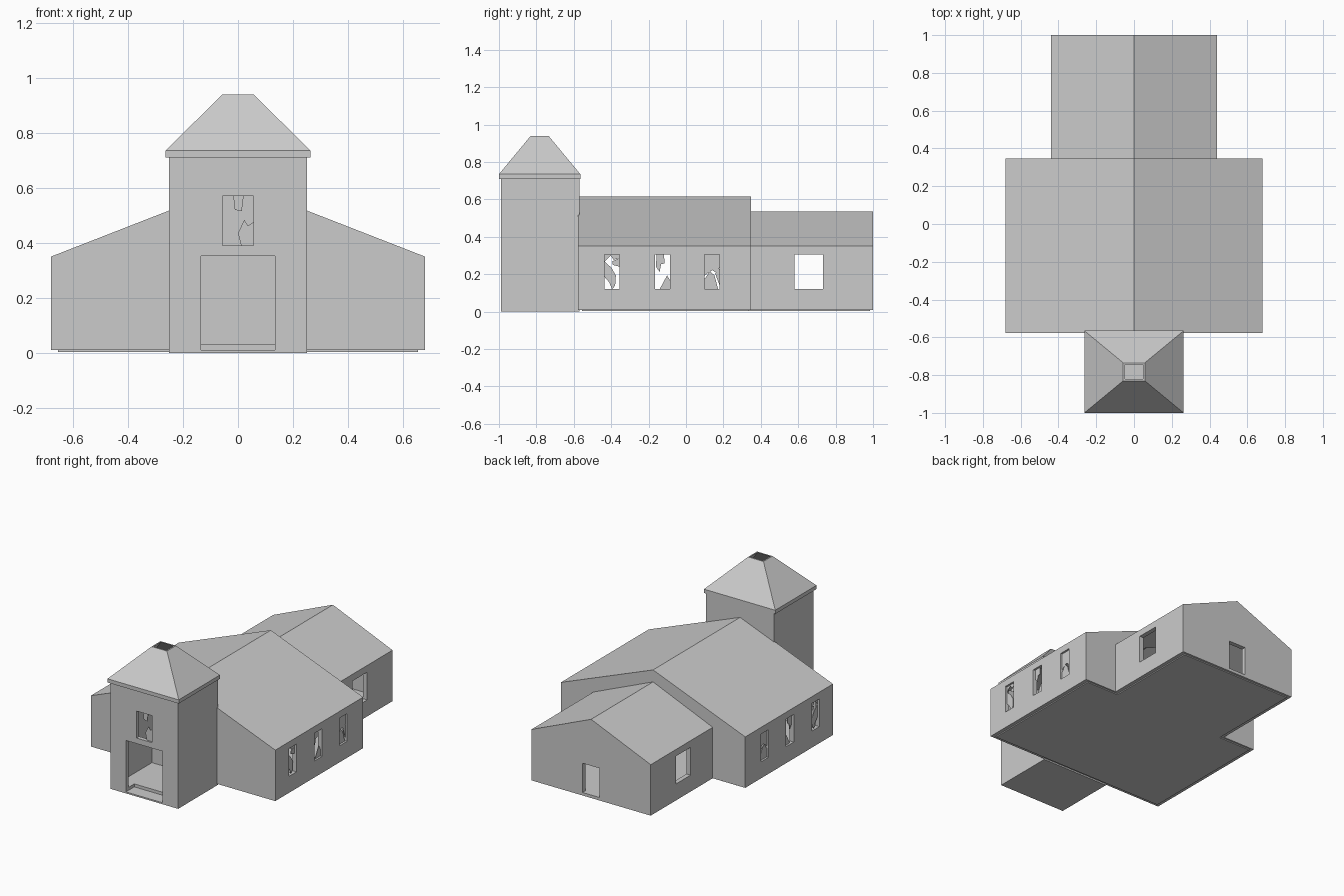
import bpy, bmesh

if "Cube" in bpy.data.objects:
    bpy.data.objects.remove(bpy.data.objects["Cube"])


def loft(name, rings):
    """Closed solid joining rings of points with equal counts."""
    bm = bmesh.new()
    vs = [[bm.verts.new(p) for p in r] for r in rings]
    n = len(rings[0])
    bm.faces.new(vs[0])
    bm.faces.new(vs[-1])
    for a, b in zip(vs, vs[1:]):
        for i in range(n):
            j = (i + 1) % n
            bm.faces.new((a[i], a[j], b[j], b[i]))
    bmesh.ops.recalc_face_normals(bm, faces=bm.faces)
    me = bpy.data.meshes.new(name)
    bm.to_mesh(me)
    bm.free()
    ob = bpy.data.objects.new(name, me)
    bpy.context.collection.objects.link(ob)
    return ob


def rect(hx, y0, y1, z):
    return [(-hx, y0, z), (hx, y0, z), (hx, y1, z), (-hx, y1, z)]


def box(name, x0, x1, y0, y1, z0, z1):
    return loft(name, [[(x0, y0, z), (x1, y0, z), (x1, y1, z), (x0, y1, z)] for z in (z0, z1)])


def gable(name, hx, y0, y1, z0, eave, ridge):
    prof = [(-hx, z0), (hx, z0), (hx, eave), (0, ridge), (-hx, eave)]
    return loft(name, [[(x, y, z) for x, z in prof] for y in (y0, y1)])


def cut(ob, cutters):
    for c in cutters:
        m = ob.modifiers.new("cut", 'BOOLEAN')
        m.operation, m.solver, m.object = 'DIFFERENCE', 'EXACT', c
    bpy.context.view_layer.update()
    dg = bpy.context.evaluated_depsgraph_get()
    me = bpy.data.meshes.new_from_object(ob.evaluated_get(dg))
    ob.modifiers.clear()
    ob.data = me


trash = []


def cutter(ob):
    ob.hide_render = True
    trash.append(ob)
    return ob


# Nave and rear hall shells with their side windows and back door
nave = gable("nave", 0.68, -0.578, 0.347, 0.01, 0.35, 0.615)
hall = gable("rear_hall", 0.44, 0.335, 1.0, 0.01, 0.35, 0.535)
nave_in = cutter(gable("nave_void", 0.65, -0.548, 0.317, -0.1, 0.335, 0.588))
hall_in = cutter(gable("hall_void", 0.41, 0.30, 0.97, -0.1, 0.335, 0.508))
windows = (-0.395, -0.125, 0.14)
slots = [cutter(box("window_slot", -1, 1, y - 0.04, y + 0.04, 0.12, 0.305)) for y in windows]
big_slot = cutter(box("hall_window_slot", -1, 1, 0.58, 0.733, 0.12, 0.305))
back_door = cutter(box("back_door_slot", -0.063, 0.063, 0.9, 1.1, 0.03, 0.225))
cut(nave, [nave_in, hall_in] + slots)
cut(hall, [hall_in, big_slot, back_door])

# Floor slabs
box("nave_floor", -0.655, 0.655, -0.555, 0.335, 0.003, 0.03)
box("hall_floor", -0.415, 0.415, 0.335, 0.985, 0.003, 0.03)

# Tower with entrance and upper window
tower = box("tower", -0.25, 0.25, -0.988, -0.57, 0, 0.712)
cut(tower, [
    cutter(box("tower_void", -0.222, 0.222, -0.96, -0.59, 0.03, 0.9)),
    cutter(box("entrance_slot", -0.135, 0.135, -1.1, -0.9, 0.01, 0.353)),
    cutter(box("tower_window_slot", -0.057, 0.057, -1.1, -0.9, 0.39, 0.57)),
])

# Tower roof: eave band and hollow pyramid with an open top
roof = loft("tower_roof", [rect(0.263, -1.0, -0.565, 0.71), rect(0.263, -1.0, -0.565, 0.735),
                           rect(0.057, -0.83, -0.735, 0.94)])
cut(roof, [cutter(loft("roof_void", [rect(0.235, -0.972, -0.593, 0.70), rect(0.235, -0.972, -0.593, 0.735),
                                     rect(0.046, -0.82, -0.745, 0.942)]))])

# Broken glass outlines: (across, up) as fractions of the window opening
shards = [
    [[(0, 1), (1, 1), (1, 0.9), (0.6, 0.85), (0.4, 0.97), (0, 0.8)],
     [(0, 0.8), (0.45, 0.62), (0.75, 0.4), (0.7, 0.1), (0.5, 0), (0.3, 0.2), (0, 0.35)],
     [(1, 0.9), (0.5, 0.8), (0.55, 0.7), (1, 0.65)]],
    [[(0.1, 1), (0.6, 1), (0.62, 0.75), (0.4, 0.72), (0.3, 0.5), (0.05, 0.65)],
     [(0.3, 0), (1, 0), (1, 0.25), (0.8, 0.4)]],
    [[(0, 1), (1, 1), (1, 0.65), (0.85, 0.45), (0.5, 0.55), (0, 0.4)],
     [(0, 0), (0.9, 0), (0.65, 0.4), (0.35, 0.52), (0, 0.3)],
     [(1, 0.1), (1, 0.6), (0.7, 0.45)]],
]
for side, label in ((1, "right"), (-1, "left")):
    for y, pieces in zip(windows, shards):
        for p in pieces:
            loft("glass_" + label, [[(side * x, y - 0.04 + 0.08 * u, 0.12 + 0.185 * v) for u, v in p]
                                    for x in (0.663, 0.667)])
tower_shards = [
    [(0.35, 1), (0.68, 1), (0.62, 0.7), (0.4, 0.72)],
    [(0.6, 0), (1, 0), (1, 0.48), (0.82, 0.4), (0.7, 0.52), (0.5, 0.25)],
]
for p in tower_shards:
    loft("glass_tower", [[(-0.057 + 0.114 * u, y, 0.39 + 0.18 * v) for u, v in p]
                         for y in (-0.976, -0.972)])

# Remove the cutting shapes
for ob in trash:
    bpy.data.objects.remove(ob)
